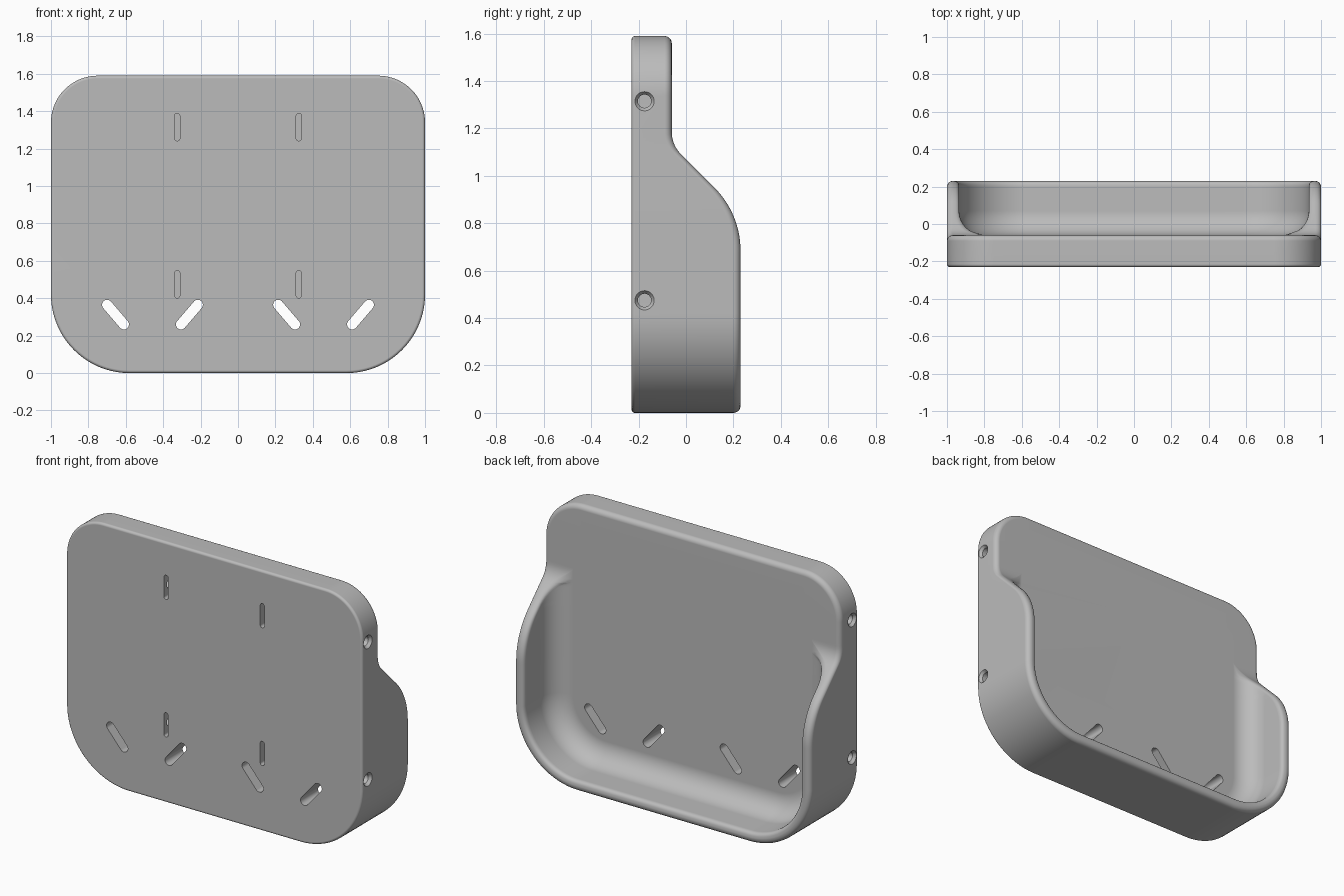
import bpy, bmesh, math
from mathutils import Matrix, Vector

cube = bpy.data.objects.get("Cube")
if cube:
    bpy.data.objects.remove(cube, do_unlink=True)

FRONT, BACK, FLOOR, TOP = -0.23, 0.23, -0.06, 1.59
BEVEL, RIM, WALL, FILLET = 0.015, 0.03, 0.065, 0.13
R_LOW, R_HIGH = 0.42, 0.25

grey = bpy.data.materials.new("plain grey")
grey.use_nodes = True
grey.diffuse_color = (0.5, 0.5, 0.5, 1)
grey.node_tree.nodes["Principled BSDF"].inputs["Base Color"].default_value = (0.5, 0.5, 0.5, 1)


def make_object(name, bm):
    bmesh.ops.recalc_face_normals(bm, faces=bm.faces)
    mesh = bpy.data.meshes.new(name)
    bm.to_mesh(mesh)
    bm.free()
    mesh.materials.append(grey)
    obj = bpy.data.objects.new(name, mesh)
    bpy.context.collection.objects.link(obj)
    return obj


def rim_depth(z):
    """Back edge of the side wall: tall pocket, arc, 45 degree slope, cove, thin plate."""
    arc, z0, cove = 0.375, 0.685, 0.13
    s = math.sqrt(0.5)
    z_cove = 1.13 + cove * math.tan(math.pi / 8)
    if z <= z0:
        return BACK
    if z <= z0 + arc * s:
        return BACK - arc + math.sqrt(arc ** 2 - (z - z0) ** 2)
    if z <= z_cove - cove * s:
        return 1.07 - z
    if z < z_cove:
        return FLOOR + cove - math.sqrt(cove ** 2 - (z_cove - z) ** 2)
    return FLOOR


def outline():
    """Rounded outline as (point, outward normal) pairs, in x and z."""
    pts, n = [], 20

    def corner(cx, cz, r, start):
        for i in range(n + 1):
            a = math.radians(start + 90 * i / n)
            d = Vector((math.cos(a), math.sin(a)))
            pts.append((Vector((cx, cz)) + r * d, d))

    steps = [0.66 + 0.55 * i / 32 for i in range(33)]
    corner(1 - R_LOW, R_LOW, R_LOW, -90)
    pts.extend((Vector((1, z)), Vector((1, 0))) for z in steps)
    corner(1 - R_HIGH, TOP - R_HIGH, R_HIGH, 0)
    corner(R_HIGH - 1, TOP - R_HIGH, R_HIGH, 90)
    pts.extend((Vector((-1, z)), Vector((-1, 0))) for z in reversed(steps))
    corner(R_LOW - 1, R_LOW, R_LOW, 180)
    return pts


def inner_inset(h):
    """Distance of the pocket surface from the outside at height h over its floor."""
    k = max(FILLET - h, 0)
    return WALL + FILLET - math.sqrt(max(FILLET ** 2 - k ** 2, 0))


def section(z):
    """Wall cross-section as (inset, y), from the front face round to the pocket floor."""
    top = rim_depth(z)
    h = top - FLOOR
    ri = min(RIM, h)
    quarter = [math.pi / 2 * i / 5 for i in range(6)]
    sec = [(BEVEL * (1 - math.sin(a)), FRONT + BEVEL * (1 - math.cos(a))) for a in quarter]
    sec += [(RIM * (1 - math.cos(a)), top - RIM * (1 - math.sin(a))) for a in quarter]
    d0, d1 = inner_inset(h), inner_inset(h - ri)
    for i in range(6):
        t = i / 5
        sec.append(((1 - t) ** 2 * (d0 - ri) + 2 * t * (1 - t) * d0 + t * t * d1,
                    FLOOR + h - t * t * ri))
    a0 = math.acos(1 - min(h - ri, FILLET) / FILLET)
    for i in range(11):
        a = a0 * (1 - i / 10)
        sec.append((WALL + FILLET * (1 - math.sin(a)), FLOOR + FILLET * (1 - math.cos(a))))
    return sec


# Holder body: the section swept round the outline
bm = bmesh.new()
columns = []
for p, normal in outline():
    col = []
    for inset, y in section(p.y):
        q = p - normal * inset
        col.append(bm.verts.new((q.x, y, q.y)))
    columns.append(col)
for a, b in zip(columns, columns[1:] + columns[:1]):
    for i in range(len(a) - 1):
        bm.faces.new((a[i], b[i], b[i + 1], a[i + 1]))
bm.faces.new([c[0] for c in columns])
bm.faces.new([c[-1] for c in columns])
bmesh.ops.remove_doubles(bm, verts=bm.verts, dist=1e-5)
body = make_object("holder_body", bm)


def slot(x0, z0, x1, z1, r, y0, y1):
    """Round-ended slot cutter along y."""
    bm = bmesh.new()
    ang = math.atan2(z1 - z0, x1 - x0)
    ring = []
    for cx, cz, start in ((x1, z1, ang - math.pi / 2), (x0, z0, ang + math.pi / 2)):
        for i in range(13):
            a = start + math.pi * i / 12
            ring.append(bm.verts.new((cx + r * math.cos(a), y0, cz + r * math.sin(a))))
    face = bm.faces.new(ring)
    ext = bmesh.ops.extrude_face_region(bm, geom=[face])
    moved = [v for v in ext["geom"] if isinstance(v, bmesh.types.BMVert)]
    bmesh.ops.translate(bm, verts=moved, vec=(0, y1 - y0, 0))
    return make_object("slot_cutter", bm)


def drill(side, z, r0, r1, x0, x1):
    """Round cutter along x, from radius r0 at x0 to r1 at x1."""
    bm = bmesh.new()
    bmesh.ops.create_cone(bm, cap_ends=True, segments=32, radius1=r0, radius2=r1, depth=x1 - x0,
                          matrix=Matrix.Translation((side * (x0 + x1) / 2, -0.175, z))
                          @ Matrix.Rotation(side * math.pi / 2, 4, "Y"))
    return make_object("drill_cutter", bm)


cutters = []
for side in (-1, 1):
    # Slanted drain slots right through the plate
    cutters.append(slot(side * 0.70, 0.365, side * 0.61, 0.26, 0.027, -0.4, 0.1))
    cutters.append(slot(side * 0.215, 0.365, side * 0.305, 0.26, 0.027, -0.4, 0.1))
    for z in (0.475, 1.315):
        # Blind upright slots, each met by a countersunk side hole
        cutters.append(slot(side * 0.325, z - 0.06, side * 0.325, z + 0.06, 0.014, -0.4, -0.12))
        cutters.append(drill(side, z, 0.028, 0.028, 0.325, 1.1))
        cutters.append(drill(side, z, 0.026, 0.048, 0.98, 1.01))

bpy.ops.object.select_all(action="DESELECT")
bpy.context.view_layer.objects.active = body
body.select_set(True)
for cutter in cutters:
    mod = body.modifiers.new("cut", "BOOLEAN")
    mod.operation, mod.solver, mod.object = "DIFFERENCE", "EXACT", cutter
    bpy.ops.object.modifier_apply(modifier=mod.name)
    bpy.data.objects.remove(cutter, do_unlink=True)

bpy.ops.object.shade_smooth_by_angle(angle=math.radians(30))
weighted = body.modifiers.new("even_shading", "WEIGHTED_NORMAL")
weighted.keep_sharp = True
